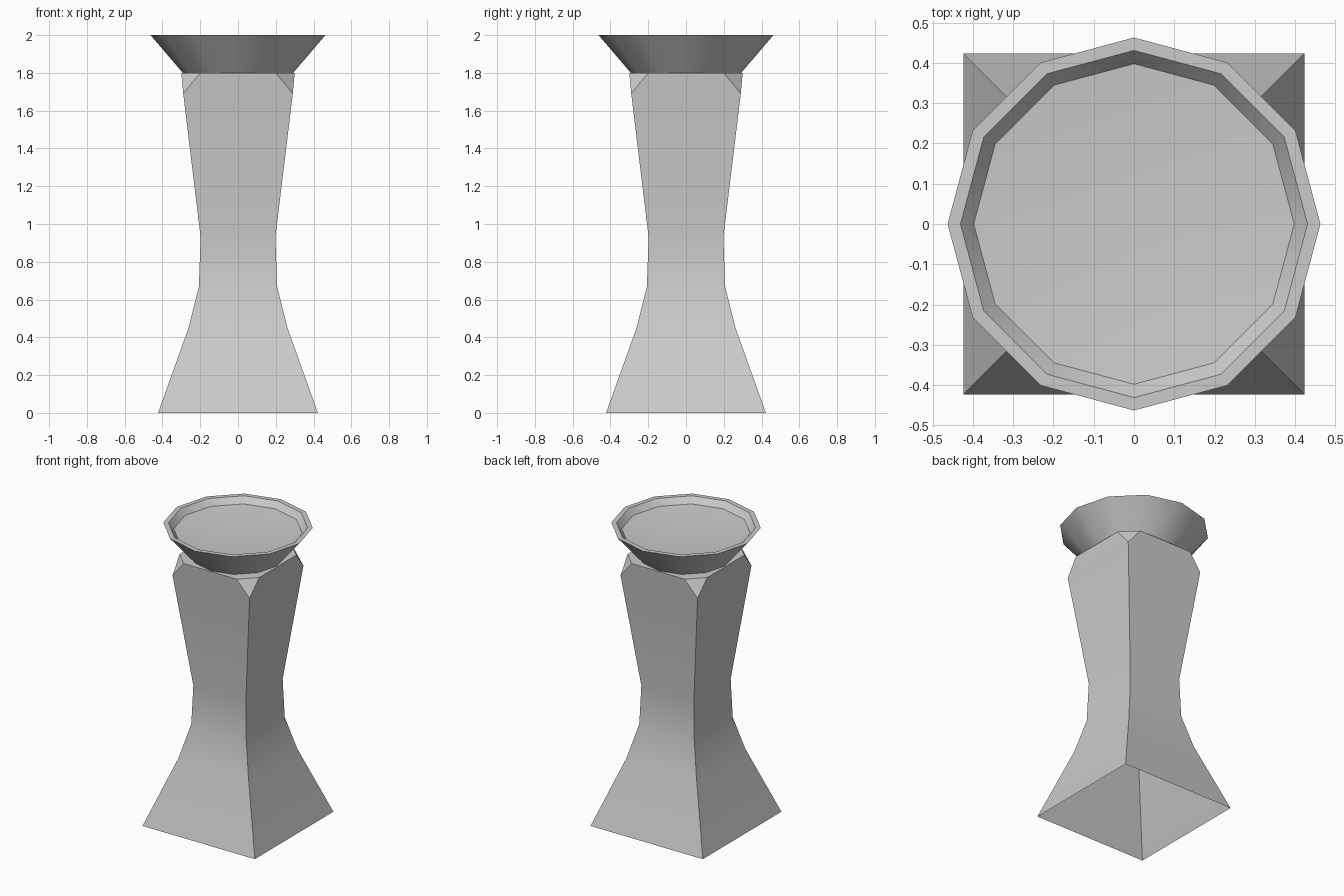
import bpy
import bmesh
import math

if "Cube" in bpy.data.objects:
    bpy.data.objects.remove(bpy.data.objects["Cube"], do_unlink=True)

# Single stone colour
stone = bpy.data.materials.new("grey_stone")
stone.use_nodes = True
colour = (0.6, 0.6, 0.6, 1)
stone.diffuse_color = colour
bsdf = next(n for n in stone.node_tree.nodes if n.type == "BSDF_PRINCIPLED")
bsdf.inputs["Base Color"].default_value = colour


def ring(bm, radius, z, sides, turn=0.0):
    """Add a regular ring of vertices."""
    step = 2 * math.pi / sides
    return [bm.verts.new((radius * math.cos(i * step + turn),
                          radius * math.sin(i * step + turn), z))
            for i in range(sides)]


def bridge(bm, low, high):
    """Join two rings with quads."""
    n = len(low)
    for i in range(n):
        j = (i + 1) % n
        bm.faces.new((low[i], low[j], high[j], high[i]))


def finish(bm, name, angle):
    """Turn the bmesh into a shaded object."""
    mesh = bpy.data.meshes.new(name)
    bm.to_mesh(mesh)
    bm.free()
    mesh.materials.append(stone)
    obj = bpy.data.objects.new(name, mesh)
    bpy.context.collection.objects.link(obj)
    bpy.ops.object.select_all(action="DESELECT")
    obj.select_set(True)
    bpy.context.view_layer.objects.active = obj
    bpy.ops.object.shade_smooth_by_angle(angle=math.radians(angle))
    return obj


# Pedestal: square waisted shaft, hollow and open underneath
bm = bmesh.new()
profile = [(0.423, 0), (0.262, 0.45), (0.207, 0.67), (0.198, 0.93), (0.29, 1.69)]
rings = [ring(bm, half * math.sqrt(2), z, 4, math.pi / 4) for half, z in profile]
for low, high in zip(rings, rings[1:]):
    bridge(bm, low, high)

# Clipped top corners and flat cap
corners = rings[-1]
top = []
for v in corners:
    sx, sy = math.copysign(1, v.co.x), math.copysign(1, v.co.y)
    pair = [(0.3 * sx, 0.2 * sy), (0.2 * sx, 0.3 * sy)]
    pair.sort(key=lambda p: p[0] * v.co.y - p[1] * v.co.x, reverse=True)
    top.append([bm.verts.new((x, y, 1.8)) for x, y in pair])
for i in range(4):
    j = (i + 1) % 4
    bm.faces.new((corners[i], top[i][0], top[i][1]))
    bm.faces.new((corners[i], corners[j], top[j][0], top[i][1]))
bm.faces.new([v for pair in top for v in pair])
finish(bm, "pedestal", 30)

# Bowl: twelve-sided flared dish with a flat rim and shallow basin
bm = bmesh.new()
sections = [(0.288, 1.795), (0.463, 2.0), (0.431, 2.0), (0.398, 1.96), (0.2, 1.945)]
rings = [ring(bm, r, z, 12) for r, z in sections]
for low, high in zip(rings, rings[1:]):
    bridge(bm, low, high)
bm.faces.new(rings[-1])
bm.faces.new(rings[0][::-1])
finish(bm, "bowl", 35)
